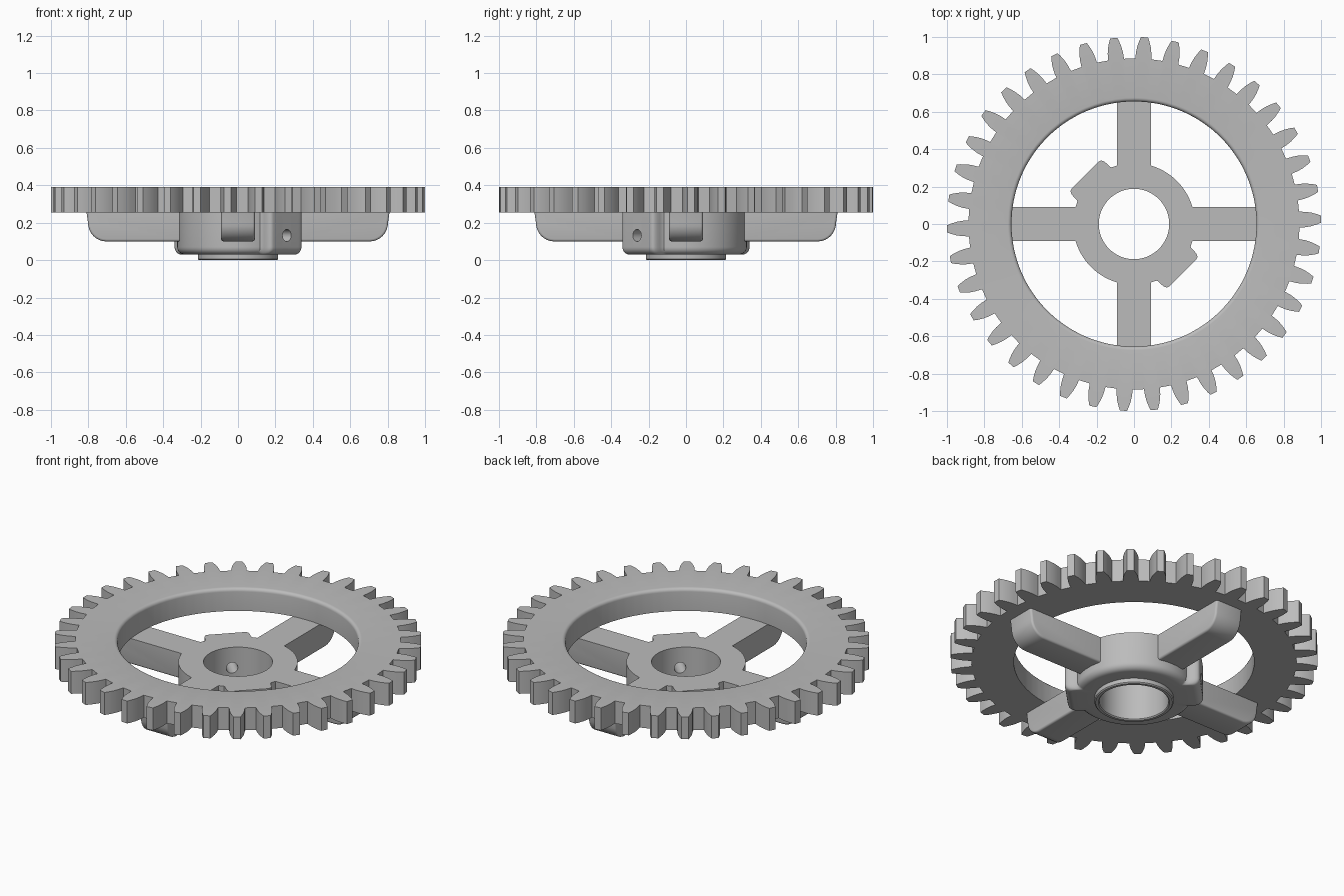
import bpy, bmesh
from math import sin, cos, pi, atan2, hypot, radians
from mathutils import Matrix

cube = bpy.data.objects.get("Cube")
if cube:
    bpy.data.objects.remove(cube, do_unlink=True)

grey = bpy.data.materials.new("plain grey")
grey.use_nodes = True
COLOR = (0.5, 0.5, 0.5, 1)
grey.diffuse_color = COLOR
grey.node_tree.nodes["Principled BSDF"].inputs["Base Color"].default_value = COLOR

TOP, MID = 0.39, 0.255    # top of the toothed rim, top of hub and spokes


def make_object(name, bm):
    bmesh.ops.recalc_face_normals(bm, faces=bm.faces[:])
    mesh = bpy.data.meshes.new(name)
    bm.to_mesh(mesh)
    bm.free()
    mesh.materials.append(grey)
    obj = bpy.data.objects.new(name, mesh)
    bpy.context.collection.objects.link(obj)
    return obj


def activate(obj):
    bpy.ops.object.select_all(action='DESELECT')
    obj.select_set(True)
    bpy.context.view_layer.objects.active = obj


def smooth(obj):
    activate(obj)
    bpy.ops.object.shade_smooth_by_angle(angle=radians(32))


def ring_solid(name, rings):
    """Join rings of equal point count into a closed, doughnut-like solid."""
    bm = bmesh.new()
    loops = [[bm.verts.new(p) for p in ring] for ring in rings]
    n = len(loops[0])
    for a, b in zip(loops, loops[1:] + loops[:1]):
        for i in range(n):
            j = (i + 1) % n
            bm.faces.new((a[i], a[j], b[j], b[i]))
    return make_object(name, bm)


def circle(angles, r, z):
    return [(r * cos(a), r * sin(a), z) for a in angles]


# Toothed rim: curved tooth flanks outside, rounded upper edge inside
TEETH = 38
flank = [(0.885, 0.043), (0.92, 0.041), (0.95, 0.036), (0.98, 0.027), (1.0, 0.019)]
tooth = [(r, -w) for r, w in flank] + [(r, w) for r, w in reversed(flank)]
outline = []
for i in range(TEETH):
    turn = radians(1.5) + 2 * pi * i / TEETH
    for r, w in tooth:
        a = turn + atan2(w, r)
        outline.append((r * cos(a), r * sin(a)))
angles = [atan2(y, x) for x, y in outline]
BORE, ROUND = 0.655, 0.02
rings = [[(x, y, z) for x, y in outline] for z in (MID, TOP)]
for k in range(6):
    t = k / 5 * pi / 2
    rings.append(circle(angles, BORE + ROUND * (1 - sin(t)), TOP - ROUND * (1 - cos(t))))
rings.append(circle(angles, BORE, MID))
smooth(ring_solid("toothed_rim", rings))

# Hub: round body with two opposite diagonal bosses, a collar below and a bore
STEPS = 288
hub_angles = [2 * pi * i / STEPS for i in range(STEPS)]


def hub_radius(a):
    u, v = abs(cos(a + pi / 4)), abs(sin(a + pi / 4))
    boss = ((u / 0.37) ** 16 + (v / 0.127) ** 16) ** (-1 / 16)
    return max(0.325, boss)


def hub_ring(inset, z):
    return [((hub_radius(a) - inset) * cos(a), (hub_radius(a) - inset) * sin(a), z)
            for a in hub_angles]


EDGE = 0.04
rings = [hub_ring(0, MID)]
for k in range(7):
    t = k / 6 * pi / 2
    rings.append(hub_ring(EDGE * (1 - cos(t)), 0.03 + EDGE * (1 - sin(t))))
for r, z in ((0.215, 0.03), (0.215, 0.006), (0.209, 0), (0.194, 0), (0.188, 0.006), (0.188, MID)):
    rings.append(circle(hub_angles, r, z))
hub = ring_solid("hub", rings)

# Screw hole running across both bosses
bm = bmesh.new()
bmesh.ops.create_cone(bm, cap_ends=True, segments=32, radius1=0.032, radius2=0.032, depth=1,
                      matrix=Matrix.Translation((0, 0, 0.132))
                      @ Matrix.Rotation(-pi / 4, 4, 'Z') @ Matrix.Rotation(pi / 2, 4, 'Y'))
cutter = make_object("screw_hole_cutter", bm)
cutter.hide_render = True
cut = hub.modifiers.new("screw hole", 'BOOLEAN')
cut.operation, cut.solver, cut.object = 'DIFFERENCE', 'EXACT', cutter
activate(hub)
bpy.ops.object.modifier_apply(modifier=cut.name)
bpy.data.objects.remove(cutter, do_unlink=True)
smooth(hub)

# Four spokes below the rim, with rounded outer ends
START, HALF, LOW = 0.31, 0.09, 0.1
profile = [(START, MID), (START, LOW)]
for k in range(9):
    t = k / 8 * pi / 2
    profile.append((0.705 + 0.097 * sin(t), LOW + 0.1 * (1 - cos(t))))
profile.append((0.81, MID))
for i in range(4):
    bm = bmesh.new()
    face = bm.faces.new([bm.verts.new((x, -HALF, z)) for x, z in profile])
    side = bmesh.ops.extrude_face_region(bm, geom=[face])
    moved = [g for g in side["geom"] if isinstance(g, bmesh.types.BMVert)]
    bmesh.ops.translate(bm, verts=moved, vec=(0, 2 * HALF, 0))
    soft = []
    for e in bm.edges:
        a, b = (v.co for v in e.verts)
        along = abs(a.y - b.y) < 0.001
        if along and min(a.z, b.z) < MID - 0.001 and max(a.x, b.x) > START + 0.001:
            soft.append(e)
    bmesh.ops.bevel(bm, geom=soft, offset=0.012, segments=3, profile=0.5, affect='EDGES')
    bmesh.ops.rotate(bm, verts=bm.verts[:], cent=(0, 0, 0),
                     matrix=Matrix.Rotation(i * pi / 2, 3, 'Z'))
    smooth(make_object(f"spoke_{i + 1}", bm))
